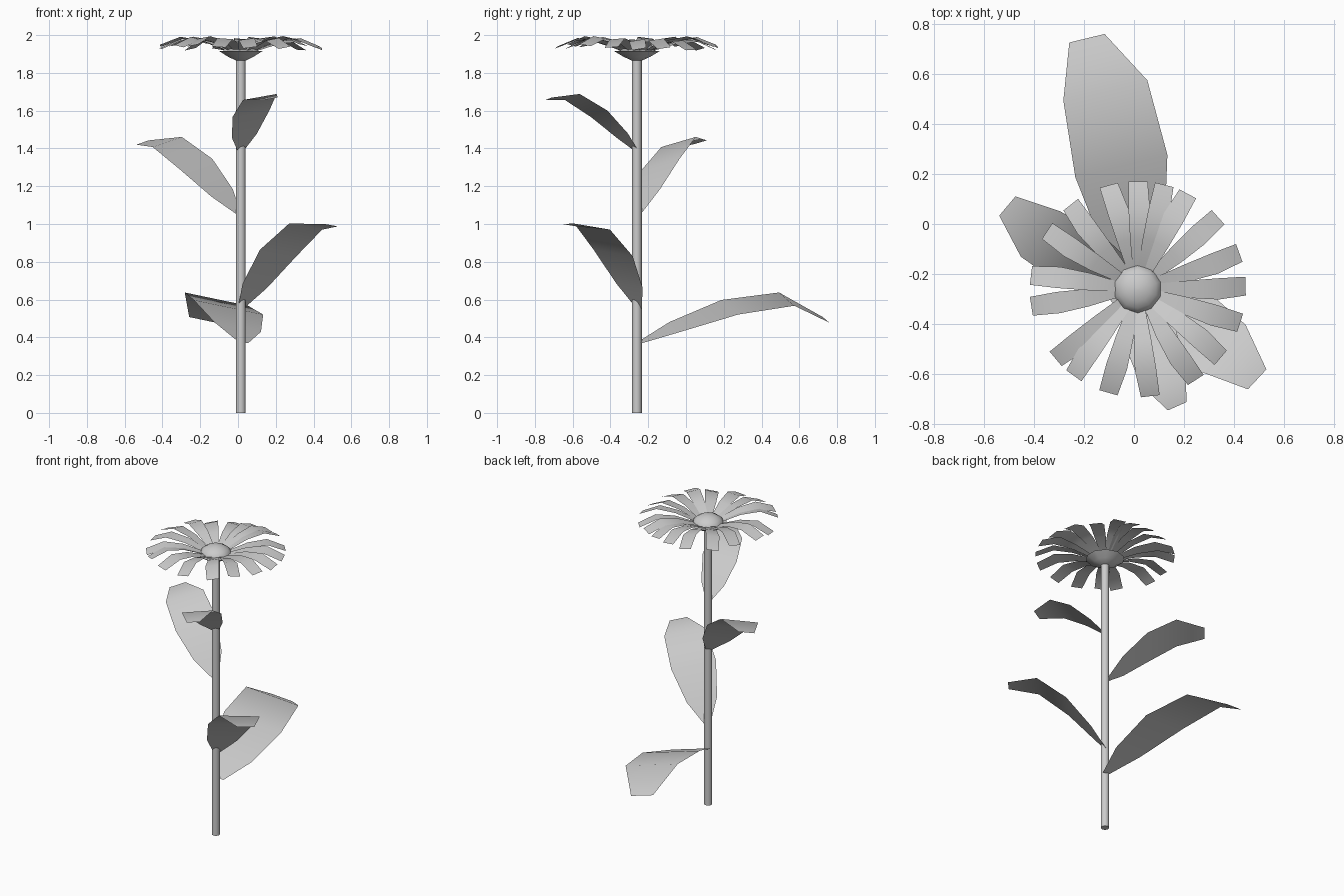
import bpy, math, random
from mathutils import Matrix, Vector

if "Cube" in bpy.data.objects:
    bpy.data.objects.remove(bpy.data.objects["Cube"])

random.seed(4)
CX, CY = 0.015, -0.26

grey = bpy.data.materials.new("plain_grey")
grey.use_nodes = True
colour = (0.6, 0.6, 0.6, 1)
grey.diffuse_color = colour
grey.node_tree.nodes["Principled BSDF"].inputs["Base Color"].default_value = colour


def add_object(name, verts, faces):
    mesh = bpy.data.meshes.new(name)
    mesh.from_pydata(verts, [], faces)
    mesh.materials.append(grey)
    obj = bpy.data.objects.new(name, mesh)
    bpy.context.collection.objects.link(obj)
    for o in bpy.context.selected_objects:
        o.select_set(False)
    obj.select_set(True)
    bpy.context.view_layer.objects.active = obj
    bpy.ops.object.shade_smooth_by_angle(angle=math.radians(50))
    return obj


def lathe(name, profile, sides):
    """Spin (radius, height) rings around the stem axis and cap both ends."""
    verts, faces = [], []
    for r, z in profile:
        for i in range(sides):
            a = math.tau * (i + 0.5) / sides
            verts.append((CX + r * math.cos(a), CY + r * math.sin(a), z))
    for k in range(len(profile) - 1):
        for i in range(sides):
            j = (i + 1) % sides
            faces.append((k * sides + i, k * sides + j,
                          (k + 1) * sides + j, (k + 1) * sides + i))
    faces.append(tuple(reversed(range(sides))))
    top = (len(profile) - 1) * sides
    faces.append(tuple(range(top, top + sides)))
    return add_object(name, verts, faces)


def blade(name, rows, base, yaw, pitch=0, roll=0, scale=1):
    """Sheet of (distance, height, half width) rows growing outward along yaw."""
    turn = (Matrix.Translation(base)
            @ Matrix.Rotation(math.radians(yaw), 4, 'Z')
            @ Matrix.Rotation(math.radians(-pitch), 4, 'Y')
            @ Matrix.Rotation(math.radians(-roll), 4, 'X')
            @ Matrix.Scale(scale, 4))
    verts = [turn @ Vector((d, side * w, z)) for d, z, w in rows for side in (-1, 1)]
    faces = [(2 * k, 2 * k + 2, 2 * k + 3, 2 * k + 1) for k in range(len(rows) - 1)]
    return add_object(name, verts, faces)


# Stem, flower base and domed centre
lathe("stem", [(0.026, 0), (0.026, 1.88)], 10)
lathe("flower_base", [(0.026, 1.865), (0.07, 1.885), (0.12, 1.915)], 10)
dome = [(0.1 * math.cos(t), 1.905 + 0.065 * math.sin(t))
        for t in (math.radians(d) for d in (0, 20, 40, 60, 78, 89))]
lathe("flower_centre", dome, 10)

# Leaves share one arched shape
LEAF = [(0, 0, 0.03), (0.184, 0.082, 0.13), (0.476, 0.188, 0.193),
        (0.784, 0.232, 0.176), (1.004, 0.12, 0.074)]
blade("lowest_leaf", LEAF, (0.025, -0.24, 0.375), 103.6, 0, -11.5)
blade("lower_leaf", LEAF, (0.015, -0.25, 0.555), -39, 29.3, 8, 0.738)
blade("middle_leaf", LEAF, (0.0, -0.245, 1.06), 146, 25.3, 14, 0.695)
blade("upper_leaf", LEAF, (0.015, -0.26, 1.385), -70, 22.7, -10, 0.56)

# Ring of slightly irregular drooping petals
PETAL = [(0.08, 0, 0.02), (0.2, 0.045, 0.035), (0.32, 0.062, 0.043), (0.43, 0.018, 0.038)]
ANGLES = [2, 20, 42, 62, 76, 90, 106, 128, 147, 173, 189, 220, 234, 254, 277, 303, 320, 342]
for n, angle in enumerate(ANGLES):
    blade("petal_%d" % (n + 1), PETAL, (CX, CY, 1.92), angle,
          random.uniform(-2.5, 1.5), random.uniform(-12, 12))
